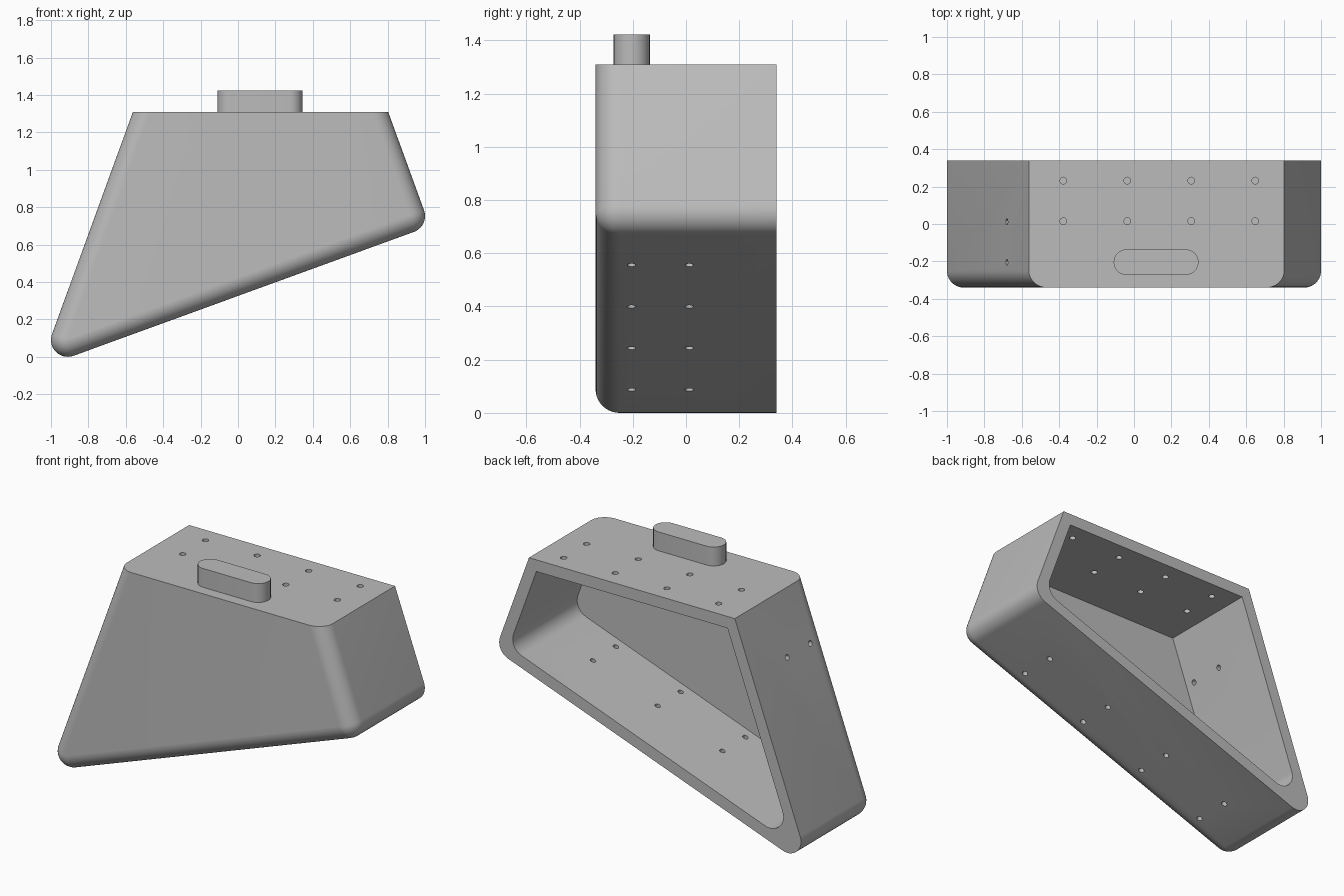
import bpy, bmesh, math
from mathutils import Vector

if "Cube" in bpy.data.objects:
    bpy.data.objects.remove(bpy.data.objects["Cube"])

A = math.radians(20)          # lean of the sides and the sloping base
R, WALL = 0.09, 0.07          # edge radius, wall thickness
TOP, FRONT, BACK = 1.31, -0.34, 0.34

grey = bpy.data.materials.new("grey")
grey.diffuse_color = (0.5, 0.5, 0.5, 1)
grey.use_nodes = True
grey.node_tree.nodes["Principled BSDF"].inputs["Base Color"].default_value = grey.diffuse_color


def outline(left, right, r, top):
    """Closed x/z outline: flat top, round lower corners about two centres."""
    def arc(c, a0, a1, n):
        return [(c[0] + r * math.cos(a0 + (a1 - a0) * i / n),
                 c[1] + r * math.sin(a0 + (a1 - a0) * i / n)) for i in range(n + 1)]
    la = arc(left, math.pi - A, 1.5 * math.pi + A, 14)
    ra = arc(right, -math.pi / 2 + A, A, 10)
    tl = (la[0][0] + (top - la[0][1]) * math.tan(A), top)
    tr = (ra[-1][0] - (top - ra[-1][1]) * math.tan(A), top)
    return [tl] + la + ra + [tr]


def finish(bm, name):
    bmesh.ops.remove_doubles(bm, verts=bm.verts, dist=1e-5)
    bmesh.ops.recalc_face_normals(bm, faces=bm.faces)
    me = bpy.data.meshes.new(name)
    bm.to_mesh(me)
    bm.free()
    ob = bpy.data.objects.new(name, me)
    me.materials.append(grey)
    bpy.context.collection.objects.link(ob)
    return ob


def loft(rings, name):
    bm = bmesh.new()
    loops = [[bm.verts.new(p) for p in ring] for ring in rings]
    n = len(loops[0])
    for a, b in zip(loops, loops[1:]):
        for i in range(n):
            j = (i + 1) % n
            bm.faces.new((a[i], a[j], b[j], b[i]))
    bm.faces.new(loops[0])
    bm.faces.new(loops[-1])
    return finish(bm, name)


def smooth(ob):
    bpy.ops.object.select_all(action='DESELECT')
    ob.select_set(True)
    bpy.context.view_layer.objects.active = ob
    bpy.ops.object.shade_smooth_by_angle(angle=math.radians(30))


# Hollow housing: rounded front edge, straight walls, back rim, inner cavity
cl, cr = (-0.91, 0.09), (0.91, 0.09 + 1.82 * math.tan(A))
off = WALL / math.cos(math.radians(65)) * math.sqrt(0.5)
icl = (cl[0] + off, cl[1] + off)
icr = (cr[0] - WALL * (math.cos(A) + math.sin(A)),
       cr[1] + WALL * (math.cos(A) - math.sin(A)))
rings = []
for k in range(11):
    t = math.pi / 2 * k / 10
    r, y = max(R * math.sin(t), 0.0005), FRONT + R * (1 - math.cos(t))
    rings.append([(x, y, z) for x, z in outline(cl, cr, r, TOP)])
rings.append([(x, BACK, z) for x, z in outline(cl, cr, R, TOP)])
inner = outline(icl, icr, R, TOP - WALL)
rings += [[(x, y, z) for x, z in inner] for y in (BACK, FRONT + WALL)]
housing = loft(rings, "housing")

# Screw holes drilled square to each wall: (surface point, outward normal, radius)
up = Vector((0, 0, 1))
left_n = Vector((-math.cos(A), 0, math.sin(A)))
base_n = Vector((math.sin(A), 0, -math.cos(A)))
holes = [((x, y, TOP), up, 0.018) for x in (-0.378, -0.036, 0.306, 0.648)
         for y in (0.015, 0.232)]
holes += [((-0.681, y, 0.985), left_n, 0.016) for y in (-0.205, 0.012)]
holes += [((x, y, 0.0054 + (x + 0.879) * math.tan(A)), base_n, 0.016)
          for x in (-0.655, -0.226, 0.203, 0.632) for y in (-0.205, 0.012)]
bm = bmesh.new()
for p, n, r in holes:
    m = n.to_track_quat('Z', 'Y').to_matrix().to_4x4()
    m.translation = Vector(p) - n * WALL / 2
    bmesh.ops.create_cone(bm, cap_ends=True, segments=20, radius1=r, radius2=r,
                          depth=0.13, matrix=m)
drill = finish(bm, "hole_cutter")
drill.hide_render = True
mod = housing.modifiers.new("holes", 'BOOLEAN')
mod.operation, mod.solver, mod.object = 'DIFFERENCE', 'EXACT', drill
bpy.context.view_layer.objects.active = housing
bpy.ops.object.modifier_apply(modifier=mod.name)
bpy.data.objects.remove(drill)
smooth(housing)

# Pill-shaped knob on the top
kx, ky, kr, half = 0.118, -0.204, 0.068, 0.159
pill = []
for side in (1, -1):
    for i in range(17):
        a = math.pi * i / 16 - side * math.pi / 2
        pill.append((kx + side * half + kr * math.cos(a), ky + kr * math.sin(a)))
knob = loft([[(x, y, z) for x, y in pill] for z in (TOP - 0.002, 1.423)], "top_knob")
smooth(knob)
